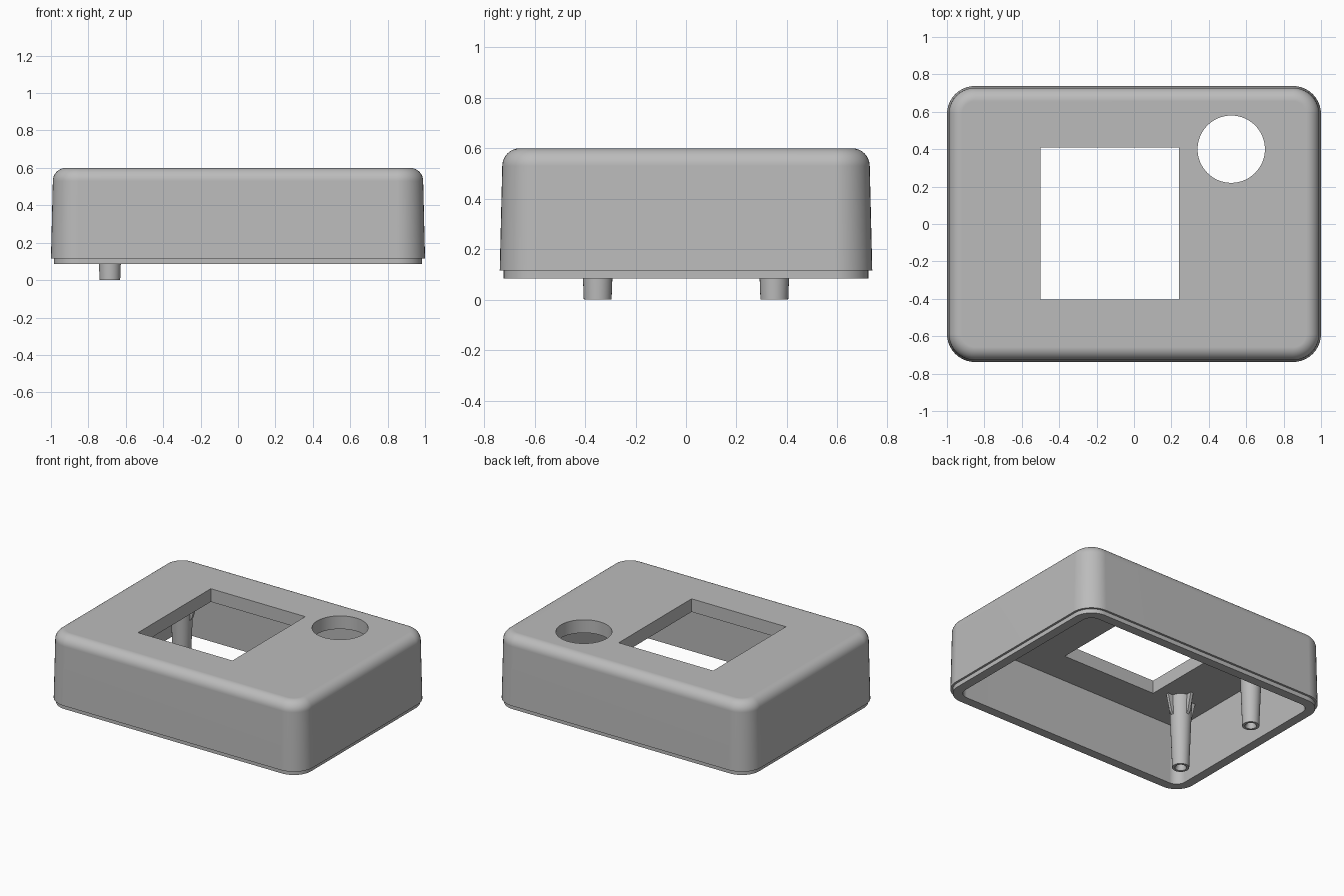
import bpy, bmesh
from math import cos, sin, pi, radians
from mathutils import Matrix

cube = bpy.data.objects.get("Cube")
if cube:
    bpy.data.objects.remove(cube, do_unlink=True)

# Single plastic colour
grey = bpy.data.materials.new("grey plastic")
grey.use_nodes = True
colour = (0.5, 0.5, 0.5, 1)
grey.diffuse_color = colour
grey.node_tree.nodes["Principled BSDF"].inputs["Base Color"].default_value = colour

HALF_X, HALF_Y, CORNER = 1.0, 0.738, 0.15
CEILING, TOP = 0.507, 0.60
POST_X, POST_Y = -0.685, 0.35


def make_object(name, bm):
    bmesh.ops.recalc_face_normals(bm, faces=bm.faces)
    mesh = bpy.data.meshes.new(name)
    bm.to_mesh(mesh)
    bm.free()
    mesh.materials.append(grey)
    ob = bpy.data.objects.new(name, mesh)
    bpy.context.collection.objects.link(ob)
    return ob


def rounded_rect(inset, steps=10):
    """Outline of the case, moved inwards by inset."""
    r = max(CORNER - inset, 0.03)
    cx, cy = HALF_X - inset - r, HALF_Y - inset - r
    pts = []
    for k, (sx, sy) in enumerate([(1, 1), (-1, 1), (-1, -1), (1, -1)]):
        for i in range(steps + 1):
            a = (k + i / steps) * pi / 2
            pts.append((sx * cx + r * cos(a), sy * cy + r * sin(a)))
    return pts


def circle(radius, n=32):
    return [(radius * cos(2 * pi * i / n), radius * sin(2 * pi * i / n)) for i in range(n)]


def loft(name, profile, outline):
    """Skin outlines along (size, z) pairs and cap both ends."""
    bm = bmesh.new()
    rings = [[bm.verts.new((x, y, z)) for x, y in outline(s)] for s, z in profile]
    n = len(rings[0])
    for low, high in zip(rings, rings[1:]):
        for i in range(n):
            j = (i + 1) % n
            bm.faces.new((low[i], low[j], high[j], high[i]))
    bm.faces.new(rings[0])
    bm.faces.new(rings[-1])
    return make_object(name, bm)


def box(name, x0, x1, y0, y1, z0, z1):
    bm = bmesh.new()
    bmesh.ops.create_cube(bm, size=1)
    bmesh.ops.scale(bm, vec=(x1 - x0, y1 - y0, z1 - z0), verts=bm.verts)
    bmesh.ops.translate(bm, vec=((x0 + x1) / 2, (y0 + y1) / 2, (z0 + z1) / 2), verts=bm.verts)
    return make_object(name, bm)


def activate(ob):
    bpy.ops.object.select_all(action="DESELECT")
    ob.select_set(True)
    bpy.context.view_layer.objects.active = ob


def cut(ob, cutter):
    mod = ob.modifiers.new("cut", "BOOLEAN")
    mod.object = cutter
    mod.operation = "DIFFERENCE"
    mod.solver = "EXACT"
    activate(ob)
    bpy.ops.object.modifier_apply(modifier=mod.name)
    bpy.data.objects.remove(cutter, do_unlink=True)


def smooth(ob):
    activate(ob)
    bpy.ops.object.shade_smooth_by_angle(angle=radians(30))
    ob.modifiers.new("flat panels", "WEIGHTED_NORMAL").keep_sharp = True


# Hollow case: ceiling, inner wall, recessed lip, drafted outer wall, rounded top edge
edge, draft = 0.07, 0.01
profile = [(0.09, CEILING), (0.08, 0.085), (0.015, 0.085), (0.015, 0.115), (0, 0.115)]
for i in range(9):
    a = i / 8 * pi / 2
    profile.append((draft + edge * (1 - cos(a)), TOP - edge + edge * sin(a)))
case = loft("case", profile, rounded_rect)

# Screen window and round button opening
cut(case, box("window_cutter", -0.5, 0.24, -0.405, 0.41, 0.4, 0.8))
hole = loft("button_cutter", [(0.18, 0.4), (0.18, 0.8)], lambda r: circle(r, 64))
hole.data.transform(Matrix.Translation((0.52, 0.4, 0)))
cut(case, hole)
smooth(case)

# Screw posts with a blind hole, each braced by four gussets under the ceiling
for side, sign in (("front", -1), ("back", 1)):
    place = Matrix.Translation((POST_X, sign * POST_Y, 0))
    post = loft(side + "_post", [(0.028, 0.3), (0.028, 0.02), (0.038, 0), (0.055, 0),
                                 (0.075, CEILING + 0.01)], circle)
    post.data.transform(place)
    smooth(post)
    for k in range(4):
        bm = bmesh.new()
        tri = [bm.verts.new((x, -0.01, z)) for x, z in
               [(0.06, 0.36), (0.085, 0.39), (0.115, CEILING + 0.01), (0.06, CEILING + 0.01)]]
        face = bm.faces.new(tri)
        extruded = bmesh.ops.extrude_face_region(bm, geom=[face])["geom"]
        moved = [g for g in extruded if isinstance(g, bmesh.types.BMVert)]
        bmesh.ops.translate(bm, vec=(0, 0.02, 0), verts=moved)
        bm.faces.new(tri) if not face.is_valid else None
        gusset = make_object(f"{side}_post_gusset_{k + 1}", bm)
        gusset.data.transform(place @ Matrix.Rotation(k * pi / 2, 4, "Z"))
